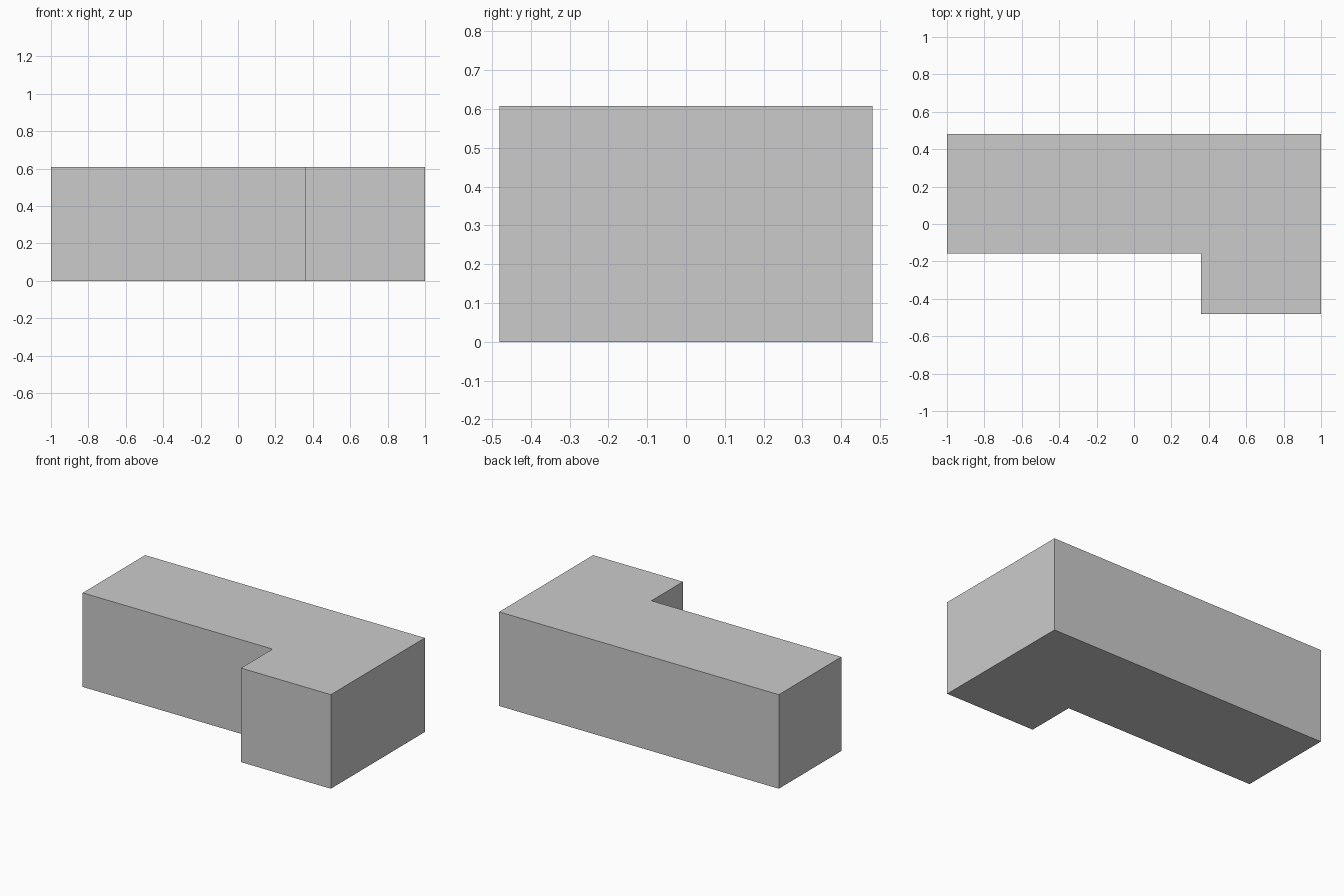
import bpy, bmesh

if "Cube" in bpy.data.objects:
    bpy.data.objects.remove(bpy.data.objects["Cube"])

HEIGHT = 0.608

# L-shaped footprint, counter-clockwise seen from above
footprint = [(-1, -0.158), (0.358, -0.158), (0.358, -0.48),
             (1, -0.48), (1, 0.48), (-1, 0.48)]

# Solid block: extrude the footprint straight up
bm = bmesh.new()
base = bm.faces.new([bm.verts.new((x, y, 0)) for x, y in footprint])
top = bmesh.ops.extrude_face_region(bm, geom=[base], use_keep_orig=True)
top_verts = [g for g in top["geom"] if isinstance(g, bmesh.types.BMVert)]
bmesh.ops.translate(bm, verts=top_verts, vec=(0, 0, HEIGHT))
bmesh.ops.recalc_face_normals(bm, faces=bm.faces[:])

mesh = bpy.data.meshes.new("l_shaped_block")
bm.to_mesh(mesh)
bm.free()
block = bpy.data.objects.new("l_shaped_block", mesh)
bpy.context.collection.objects.link(block)
